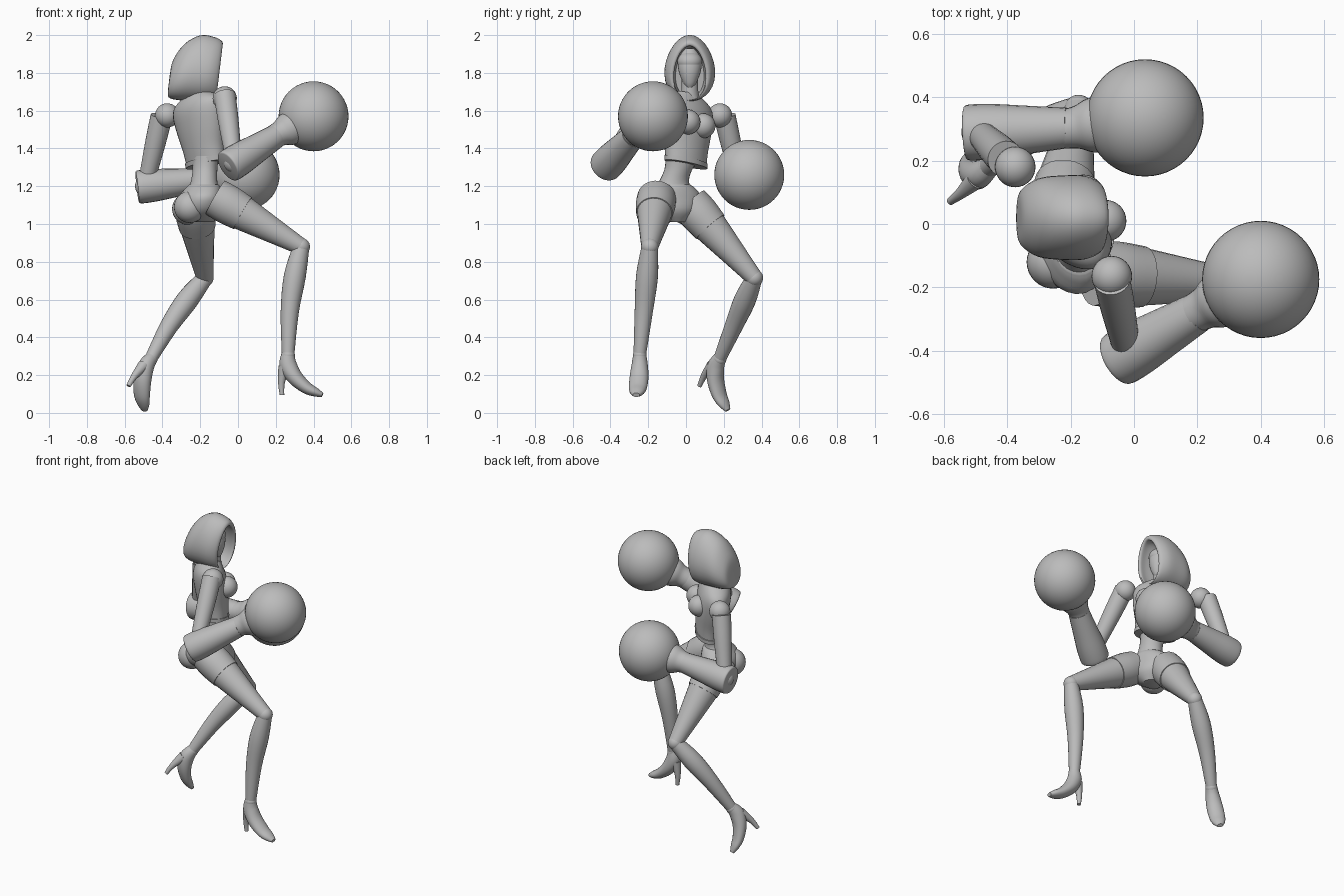
import bpy, bmesh, math
from mathutils import Vector

if "Cube" in bpy.data.objects:
    bpy.data.objects.remove(bpy.data.objects["Cube"])

GREY = (0.5, 0.5, 0.5, 1)
grey = bpy.data.materials.new("plain_grey")
grey.use_nodes = True
grey.diffuse_color = GREY
grey.node_tree.nodes["Principled BSDF"].inputs["Base Color"].default_value = GREY


def finish(name, bm):
    bmesh.ops.recalc_face_normals(bm, faces=bm.faces)
    mesh = bpy.data.meshes.new(name)
    bm.to_mesh(mesh)
    bm.free()
    for polygon in mesh.polygons:
        polygon.use_smooth = True
    mesh.set_sharp_from_angle(angle=math.radians(40))
    mesh.materials.append(grey)
    ob = bpy.data.objects.new(name, mesh)
    bpy.context.collection.objects.link(ob)


def blend(rings, steps):
    """Smoothly fill in rings between the given ones."""
    out = []
    last = len(rings) - 1
    for i in range(last):
        near = [rings[max(0, min(last, i + k))] for k in (-1, 0, 1, 2)]
        for s in range(steps):
            t = s / steps
            out.append([b + t / 2 * (c - a + t * (2 * a - 5 * b + 4 * c - d
                        + t * (3 * (b - c) + d - a))) for a, b, c, d in zip(*near)])
    return out + [rings[-1]]


def loft(name, rings, side, axis=None, steps=4, sides=24, egg=0):
    """Skin oval rings (centre, half width, half depth) along a path."""
    rings = blend([(*centre, wide, deep) for centre, wide, deep in rings], steps)
    centres = [Vector(r[:3]) for r in rings]
    last = len(rings) - 1
    bm = bmesh.new()
    loops = []
    for i, (centre, ring) in enumerate(zip(centres, rings)):
        along = Vector(axis) if axis else centres[min(i + 1, last)] - centres[max(i - 1, 0)]
        along.normalize()
        right = (Vector(side) - along * along.dot(Vector(side))).normalized()
        up = along.cross(right)
        loop = []
        for k in range(sides):
            c, s = math.cos(math.tau * k / sides), math.sin(math.tau * k / sides)
            loop.append(bm.verts.new(
                centre + right * c * ring[3] * (1 - egg * s) + up * s * ring[4]))
        loops.append(loop)
    for a, b in zip(loops, loops[1:]):
        for k in range(sides):
            n = (k + 1) % sides
            bm.faces.new((a[k], a[n], b[n], b[k]))
    bm.faces.new(loops[0])
    bm.faces.new(loops[-1])
    finish(name, bm)


def ball(name, pos, radius, scale=(1, 1, 1), segments=32):
    bm = bmesh.new()
    bmesh.ops.create_uvsphere(bm, u_segments=segments, v_segments=segments // 2, radius=radius)
    bmesh.ops.scale(bm, vec=scale, verts=bm.verts)
    bmesh.ops.translate(bm, vec=pos, verts=bm.verts)
    finish(name, bm)


def limb(name, start, end, profile, side, bow=0):
    """Round limb from start to end; profile holds (fraction, radius) pairs."""
    loft(name, [(start.lerp(end, t) - Vector((bow * math.sin(math.pi * t), 0, 0)), r, r)
                for t, r in profile], side)


# Directions of the twisted chest and of the hips
across = (0.64, -0.74, 0.2)
chest_axis = (-0.14, 0.14, 0.98)
hips = (0.3, -0.95, 0)
up = (0, 0, 1)

# Hood: rings (x, z, half width, half height) from the back, round the rim and inward
hood = [(-0.366, 1.75, 0.04, 0.04), (-0.355, 1.77, 0.085, 0.1), (-0.3, 1.805, 0.122, 0.15),
        (-0.22, 1.825, 0.132, 0.175), (-0.15, 1.82, 0.13, 0.172), (-0.105, 1.81, 0.108, 0.16),
        (-0.103, 1.8, 0.085, 0.145), (-0.15, 1.8, 0.085, 0.145), (-0.22, 1.8, 0.075, 0.13)]
loft("hood", [((x, 0.02, z), wide, high) for x, z, wide, high in hood],
     (0, 1, 0), axis=(1, 0, -0.12), sides=32, egg=0.15)

# Face, mask and neck: rings (x, z, radius)
face = [(-0.165, 1.72, 0.015), (-0.17, 1.75, 0.036), (-0.18, 1.81, 0.059),
        (-0.19, 1.87, 0.061), (-0.2, 1.93, 0.03)]
neck = [(-0.205, 1.62, 0.07), (-0.195, 1.68, 0.047), (-0.19, 1.8, 0.042)]
for label, rings in (("face", face), ("neck", neck)):
    loft(label, [((x, 0.02, z), r, r) for x, z, r in rings], (0, 1, 0), axis=up)
ball("face_mask", (-0.185, 0.02, 1.86), 0.066, (1, 1, 0.8))

# Torso
loft("corset", [((-0.17, 0, 1.325), 0.128, 0.08), ((-0.18, 0, 1.4), 0.135, 0.09),
                ((-0.195, 0, 1.5), 0.158, 0.1), ((-0.21, 0, 1.59), 0.172, 0.1),
                ((-0.215, 0, 1.645), 0.155, 0.085), ((-0.21, 0, 1.69), 0.08, 0.06)],
     across, axis=chest_axis, sides=32)
loft("corset_hem", [((-0.17, 0, 1.315), 0.133, 0.085), ((-0.172, 0, 1.34), 0.134, 0.088)],
     across, axis=chest_axis, sides=32)
loft("waist", [((-0.175, -0.01, 1.36), 0.1, 0.07), ((-0.175, -0.04, 1.29), 0.075, 0.065),
               ((-0.18, -0.065, 1.22), 0.082, 0.07), ((-0.185, -0.07, 1.16), 0.12, 0.09)],
     hips, axis=up)
loft("pelvis", [((-0.18, -0.07, 1.21), 0.09, 0.075), ((-0.185, -0.07, 1.19), 0.12, 0.09),
                ((-0.2, -0.07, 1.14), 0.155, 0.11), ((-0.2, -0.065, 1.07), 0.13, 0.11),
                ((-0.19, -0.055, 1.01), 0.05, 0.06)], hips, axis=up)

# Shared limb profiles: (fraction along, radius)
UPPER_ARM = [(0, 0.058), (0.35, 0.055), (0.75, 0.047), (1, 0.042)]
FOREARM = [(-0.14, 0.078), (-0.1, 0.088), (0.14, 0.087), (0.5, 0.076), (0.9, 0.064)]
CUFF = [(-0.2, 0.062), (0, 0.068), (0.2, 0.086), (0.5, 0.092)]
THIGH = [(0, 0.098), (0.15, 0.1), (0.32, 0.092), (0.68, 0.067), (1, 0.045)]
CALF = [(0, 0.043), (0.27, 0.058), (0.6, 0.048), (1, 0.033)]
# Shoe rings: (forward, down, half width, half depth)
SHOE = [(0, -0.01, 0.034, 0.034), (0, 0.05, 0.043, 0.046), (0.035, 0.115, 0.05, 0.042),
        (0.095, 0.17, 0.048, 0.033), (0.145, 0.195, 0.038, 0.024), (0.182, 0.21, 0.018, 0.012)]
HEEL = [(-0.02, 0.06, 0.032, 0.032), (-0.035, 0.145, 0.018, 0.018),
        (-0.032, 0.21, 0.012, 0.012)]

# Joint positions, then the forward and down directions of each foot
JOINTS = ("shoulder", "arm_top", "elbow", "wrist", "glove", "hip", "knee", "ankle",
          "bust", "buttock", "forward", "down")
POSE = {
    "right": ((-0.07, -0.165, 1.665), (-0.07, -0.175, 1.68), (-0.02, -0.41, 1.325),
              (0.225, -0.265, 1.48), (0.4, -0.175, 1.57), (-0.12, -0.155, 1.14),
              (0.335, -0.192, 0.88), (0.265, -0.245, 0.305), (-0.09, 0.01, 1.54),
              (-0.255, -0.12, 1.09), (1, -0.1, 0), (0, 0, -1)),
    "left": ((-0.375, 0.18, 1.575), (-0.405, 0.205, 1.57), (-0.49, 0.29, 1.2),
             (-0.18, 0.305, 1.235), (0.035, 0.335, 1.26), (-0.235, 0.02, 1.11),
             (-0.175, 0.362, 0.715), (-0.462, 0.178, 0.285), (-0.16, 0.09, 1.52),
             (-0.265, 0, 1.08), (0.4, 0.7, -0.6), (-0.5, -0.4, -0.77)),
}

for label, pose in POSE.items():
    at = {joint: Vector(value) for joint, value in zip(JOINTS, pose)}

    # Rounded body parts and joints
    for part, radius in (("shoulder", 0.064), ("elbow", 0.055), ("knee", 0.046),
                         ("ankle", 0.036), ("bust", 0.066), ("buttock", 0.084)):
        ball(label + "_" + part, at[part], radius)

    # Arm with a wide sleeve and a big round glove
    limb(label + "_upper_arm", at["arm_top"], at["elbow"], UPPER_ARM, (1, 0, 0))
    limb(label + "_forearm", at["elbow"], at["wrist"], FOREARM, up)
    limb(label + "_glove_cuff", at["wrist"], at["glove"], CUFF, up)
    ball(label + "_round_glove", at["glove"], 0.185, segments=48)

    # Leg with a raised shorts edge
    limb(label + "_thigh", at["hip"], at["knee"], THIGH, hips)
    limb(label + "_shorts_leg", at["hip"], at["knee"],
         [(t, r + 0.005) for t, r in THIGH[:3]], hips)
    limb(label + "_calf", at["knee"], at["ankle"], CALF, (0, 1, 0), bow=0.02)

    # High heeled shoe
    sideways = at["forward"].cross(at["down"])
    for part, rings in (("shoe", SHOE), ("shoe_heel", HEEL)):
        loft(label + "_" + part,
             [(at["ankle"] + at["forward"] * f + at["down"] * d, wide, deep)
              for f, d, wide, deep in rings], sideways)
